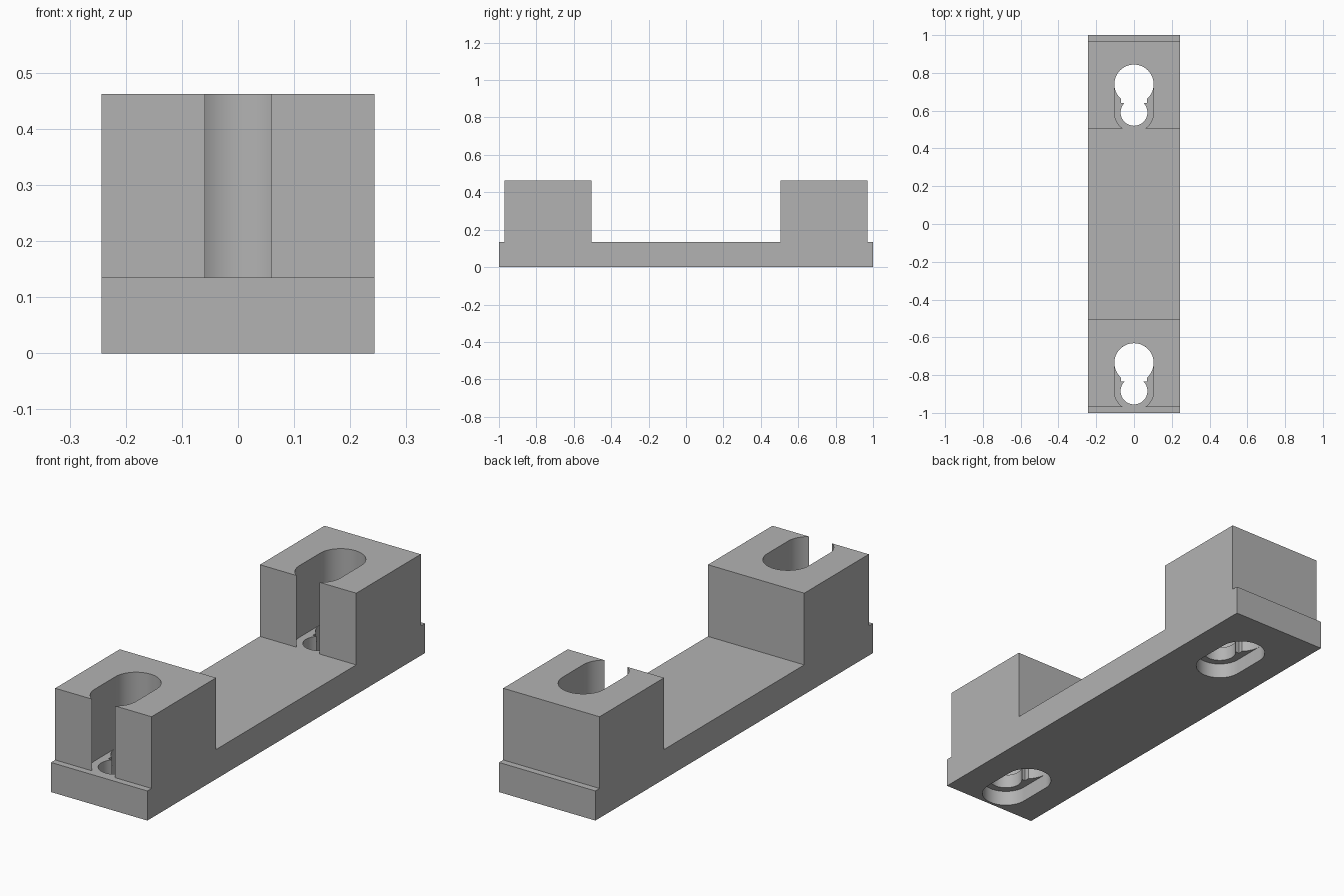
import bpy, bmesh, math

if "Cube" in bpy.data.objects:
    bpy.data.objects.remove(bpy.data.objects["Cube"])

W, TOP, FLOOR, RECESS = 0.243, 0.462, 0.135, 0.07
R_BIG, R_SMALL, NECK = 0.104, 0.071, 0.07
SEG = 64

grey = bpy.data.materials.new("plain grey")
grey.diffuse_color = (0.45, 0.45, 0.45, 1)
grey.use_nodes = True
grey.node_tree.nodes["Principled BSDF"].inputs["Base Color"].default_value = grey.diffuse_color


def prism(name, pts, offset):
    """Extrude a closed outline of 3D points along an offset vector."""
    bm = bmesh.new()
    face = bm.faces.new([bm.verts.new(p) for p in pts])
    ext = bmesh.ops.extrude_face_region(bm, geom=[face])
    bmesh.ops.translate(bm, vec=offset,
                        verts=[v for v in ext["geom"] if isinstance(v, bmesh.types.BMVert)])
    bmesh.ops.recalc_face_normals(bm, faces=bm.faces)
    me = bpy.data.meshes.new(name)
    bm.to_mesh(me)
    bm.free()
    me.materials.append(grey)
    ob = bpy.data.objects.new(name, me)
    bpy.context.collection.objects.link(ob)
    return ob


def arc(cy, r, a0, a1):
    n = max(2, round(SEG * abs(a1 - a0) / (2 * math.pi)))
    return [(r * math.cos(a0 + (a1 - a0) * i / n), cy + r * math.sin(a0 + (a1 - a0) * i / n))
            for i in range(n + 1)]


def capsule(y_low, y_high, r):
    return arc(y_high, r, 0, math.pi) + arc(y_low, r, math.pi, 2 * math.pi)


def keyhole(y_low, y_high):
    """Large head, straight shoulders, then a smaller round foot."""
    shoulder = y_low + 0.049
    a = math.asin(0.049 / R_SMALL)
    b = math.acos(NECK / R_BIG)
    return (arc(y_high, R_BIG, -b, math.pi + b) + [(-NECK, shoulder)]
            + arc(y_low, R_SMALL, math.pi - a, 2 * math.pi + a) + [(NECK, shoulder)])


def cut(body, name, outline, z0, z1):
    tool = prism(name, [(x, y, z0) for x, y in outline], (0, 0, z1 - z0))
    tool.hide_render = True
    mod = body.modifiers.new(name, "BOOLEAN")
    mod.operation, mod.solver, mod.object = "DIFFERENCE", "EXACT", tool
    bpy.context.view_layer.objects.active = body
    bpy.ops.object.modifier_apply(modifier=mod.name)
    bpy.data.objects.remove(tool)


# Base bar with a raised block near each end
side = [(-1, 0), (1, 0), (1, FLOOR), (0.97, FLOOR), (0.97, TOP), (0.505, TOP), (0.505, FLOOR),
        (-0.505, FLOOR), (-0.505, TOP), (-0.97, TOP), (-0.97, FLOOR), (-1, FLOOR)]
body = prism("mounting_bracket", [(-W, y, z) for y, z in side], (2 * W, 0, 0))

# Each block: open slot above, keyhole through the plate, rounded recess underneath
for y_low in (-0.884, 0.591):
    y_high = y_low + 0.149
    cut(body, "slot_cutter", capsule(y_low, y_high, R_BIG), FLOOR, TOP + 0.1)
    cut(body, "recess_cutter", capsule(y_low, y_high, R_BIG), -0.1, RECESS)
    cut(body, "keyhole_cutter", keyhole(y_low, y_high), RECESS - 0.03, FLOOR + 0.03)

# Smooth slot walls, sharp corners
body.select_set(True)
bpy.context.view_layer.objects.active = body
bpy.ops.object.shade_smooth_by_angle(angle=math.radians(30))
